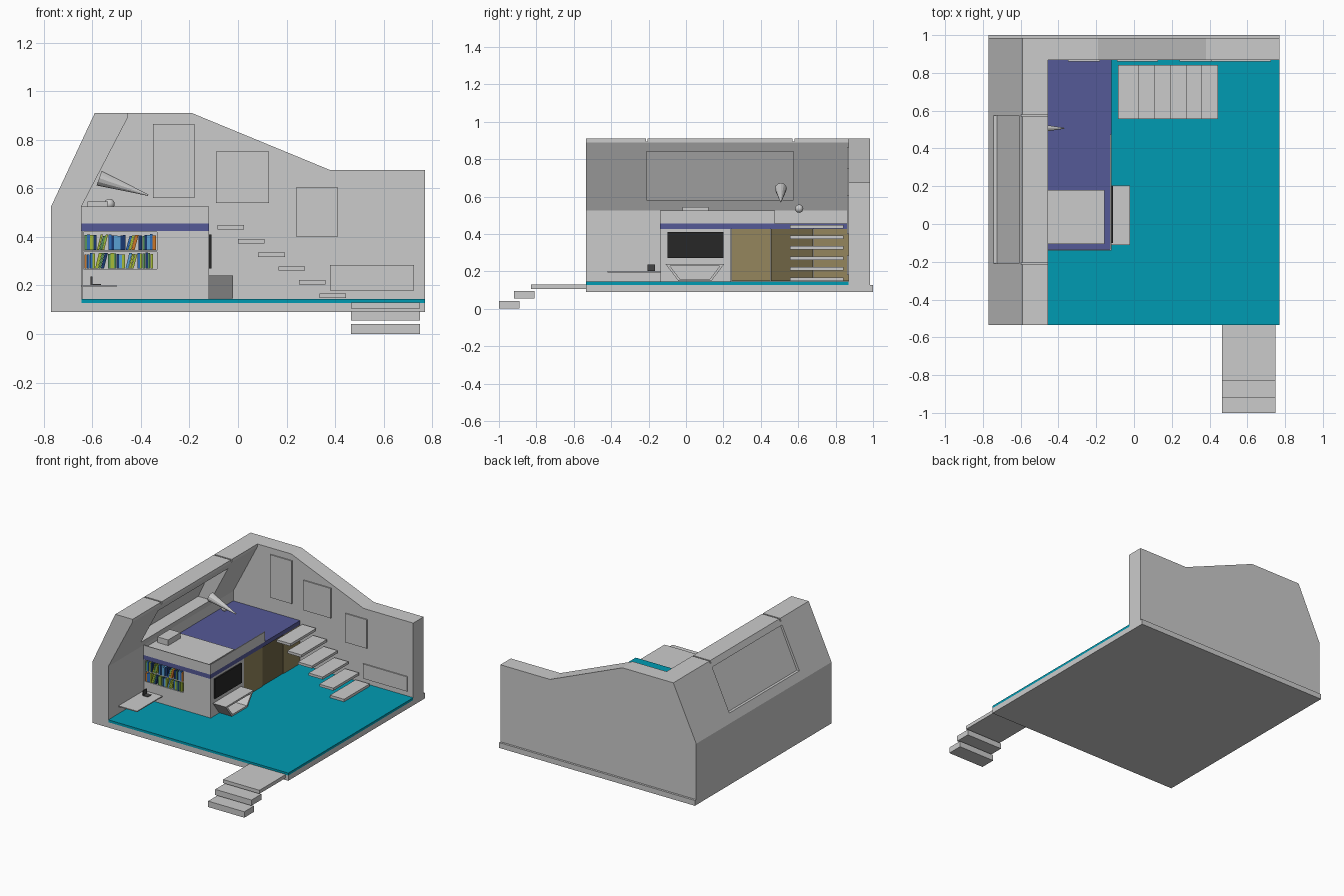
import bpy, random, math
from mathutils import Vector

if "Cube" in bpy.data.objects:
    bpy.data.objects.remove(bpy.data.objects["Cube"])

random.seed(4)
mats = {}


def paint(ob, name, rgb):
    if name not in mats:
        mats[name] = bpy.data.materials.new(name)
        mats[name].diffuse_color = (*rgb, 1)
    ob.data.materials.append(mats[name])


def mesh(name, verts, faces):
    me = bpy.data.meshes.new(name)
    me.from_pydata(verts, [], faces)
    ob = bpy.data.objects.new(name, me)
    bpy.context.collection.objects.link(ob)
    return ob


def prism(name, pts, a, b, axis='y'):
    """Extrude a profile: (x,z) along y, or (y,z) along x."""
    n = len(pts)
    put = (lambda p, t: (p[0], t, p[1])) if axis == 'y' else (lambda p, t: (t, p[0], p[1]))
    verts = [put(p, a) for p in pts] + [put(p, b) for p in pts]
    faces = [list(range(n)), list(range(2 * n - 1, n - 1, -1))]
    faces += [[i, i + n, (i + 1) % n + n, (i + 1) % n] for i in range(n)]
    ob = mesh(name, verts, faces)
    bpy.context.view_layer.objects.active = ob
    ob.select_set(True)
    bpy.ops.object.mode_set(mode='EDIT')
    bpy.ops.mesh.select_all(action='SELECT')
    bpy.ops.mesh.normals_make_consistent(inside=False)
    bpy.ops.object.mode_set(mode='OBJECT')
    ob.select_set(False)
    return ob


def box(name, x, y, z):
    return prism(name, [(x[0], z[0]), (x[1], z[0]), (x[1], z[1]), (x[0], z[1])], *y)


def cut(ob, cutter):
    m = ob.modifiers.new("cut", 'BOOLEAN')
    m.operation, m.solver, m.object = 'DIFFERENCE', 'EXACT', cutter
    bpy.context.view_layer.objects.active = ob
    bpy.ops.object.modifier_apply(modifier=m.name)
    bpy.data.objects.remove(cutter)


PURPLE, TEAL = (0.09, 0.10, 0.31), (0.0, 0.33, 0.45)
TAN, DARK_TAN = (0.30, 0.24, 0.11), (0.16, 0.13, 0.06)

# Base slab and floor
box("base_slab", (-.77, .77), (-.535, 1.0), (.09, .128))
paint(box("floor", (-.645, .77), (-.535, .87), (.128, .145)), "teal", TEAL)

# Back wall with sloping top
prism("back_wall", [(-.77, .12), (.77, .12), (.77, .675), (.38, .675),
                    (-.19, .91), (-.59, .91), (-.77, .525)], .868, .985)

# Left wall leaning inward, with window opening and roof grooves
wall = prism("left_wall", [(-.77, .12), (-.645, .12), (-.645, .525), (-.455, .89),
                           (-.455, .91), (-.59, .91), (-.77, .525)], -.535, .868)
cut(wall, prism("window_cutter", [(-.85, .58), (-.55, .58), (-.40, .82), (-.70, .892)], -.21, .575))
for y in (-.21, .575):
    cut(wall, box("groove_cutter", (-.65, -.4), (y - .005, y + .005), (.893, .95)))
prism("window_pane", [(-.725, .58), (-.715, .58), (-.585, .862), (-.595, .864)], -.21, .575)

# Panels on the back wall
for i, (x0, x1, z0, z1) in enumerate([(-.35, -.18, .56, .865), (-.09, .127, .54, .752),
                                      (.24, .41, .40, .605), (.38, .726, .18, .284)]):
    box(f"wall_panel_{i}", (x0, x1), (.86, .87), (z0, z1))

# Entrance steps
for i, (y0, y1, z0, z1) in enumerate([(-1, -.89, 0, .042), (-.92, -.81, .055, .095),
                                      (-.83, -.535, .105, .13)]):
    box(f"entrance_step_{i}", (.465, .75), (y0, y1), (z0, z1))

# Floating stairs up to the loft
for i in range(6):
    x, z = -.085 + .084 * i, .43 - .0564 * i
    box(f"stair_tread_{i}", (x, x + .11), (.555, .843), (z, z + .018))

# Loft deck, parapets, bed and pillow
paint(box("loft_deck", (-.645, -.12), (-.14, .868), (.425, .455)), "purple", PURPLE)
paint_edges = [box("front_parapet", (-.645, -.12), (-.14, -.134), (.455, .525)),
               box("side_parapet", (-.126, -.12), (-.134, .475), (.455, .525))]
box("bed", (-.64, -.155), (-.105, .18), (.455, .505))
box("pillow", (-.62, -.535), (-.02, .12), (.505, .545))

# Cabinet below the loft with book niche
cab = box("cabinet", (-.643, -.12), (-.135, .24), (.145, .425))
cut(cab, box("niche_cutter", (-.637, -.333), (-.2, -.05), (.268, .42)))
box("book_shelf", (-.637, -.333), (-.13, -.05), (.337, .344))

# Books in two rows, some leaning
colours = {"blue": (.03, .16, .50), "navy": (.01, .04, .16), "lime": (.38, .50, .04),
           "orange": (.60, .18, .02), "sky": (.10, .35, .65), "green": (.10, .30, .10)}
for z0 in (.269, .345):
    x, n = -.633, 0
    while x < -.349:
        w, h = random.uniform(.008, .014), random.uniform(.058, .066)
        lean = .016 if n % 9 in (4, 5, 6) and x < -.37 else 0
        b = prism("book", [(x, z0), (x + w, z0), (x + w + lean, z0 + h), (x + lean, z0 + h)],
                  -.132, -.06)
        name = random.choice(list(colours))
        paint(b, name, colours[name])
        nxt = n + 1
        x += w + .001 + (lean if nxt % 9 == 7 else 0)
        n = nxt

# Screen on the cabinet side
paint(box("screen", (-.12, -.11), (-.10, .20), (.27, .41)), "black", (.02, .02, .02))

# Hollow trapezoid bench under the screen
bench = prism("bench", [(-.11, .24), (-.04, .147), (.135, .147), (.205, .24)], -.12, -.02, 'x')
cut(bench, prism("bench_cutter", [(-.085, .228), (-.033, .159), (.128, .159), (.18, .228)],
                 -.112, .05, 'x'))

# Wardrobe doors under the loft
for i, (y0, y1, x1) in enumerate([(.242, .452, -.122), (.455, .68, -.126), (.683, .868, -.122)]):
    d = box(f"wardrobe_door_{i}", (-.14, x1), (y0, y1), (.147, .425))
    paint(d, *(("dark_tan", DARK_TAN) if i == 1 else ("tan", TAN)))

# Wall desk with a small monitor
box("desk", (-.645, -.50), (-.42, -.135), (.194, .201))
dark = (.06, .06, .06)
paint(box("monitor", (-.608, -.60), (-.205, -.165), (.201, .237)), "dark_grey", dark)
paint(box("keyboard", (-.60, -.565), (-.205, -.165), (.201, .205)), "dark_grey", dark)

# Reading lamp: a cone pointing out from the leaning wall
base, tip = Vector((-.572, .507, .642)), Vector((-.37, .507, .572))
bpy.ops.mesh.primitive_cone_add(vertices=12, radius1=.032, radius2=.003, depth=(tip - base).length,
                                location=(base + tip) / 2,
                                rotation=(tip - base).to_track_quat('Z', 'Y').to_euler())
bpy.context.object.name = "reading_lamp"

# Globe lamp
bpy.ops.mesh.primitive_uv_sphere_add(segments=20, ring_count=12, radius=.022, location=(-.53, .605, .535))
bpy.context.object.name = "globe_lamp"
bpy.ops.object.shade_smooth_by_angle(angle=math.radians(40))

for m in bpy.data.materials:
    if m.users and not m.is_grease_pencil:
        m.use_nodes = True
        m.node_tree.nodes["Principled BSDF"].inputs["Base Color"].default_value = m.diffuse_color
